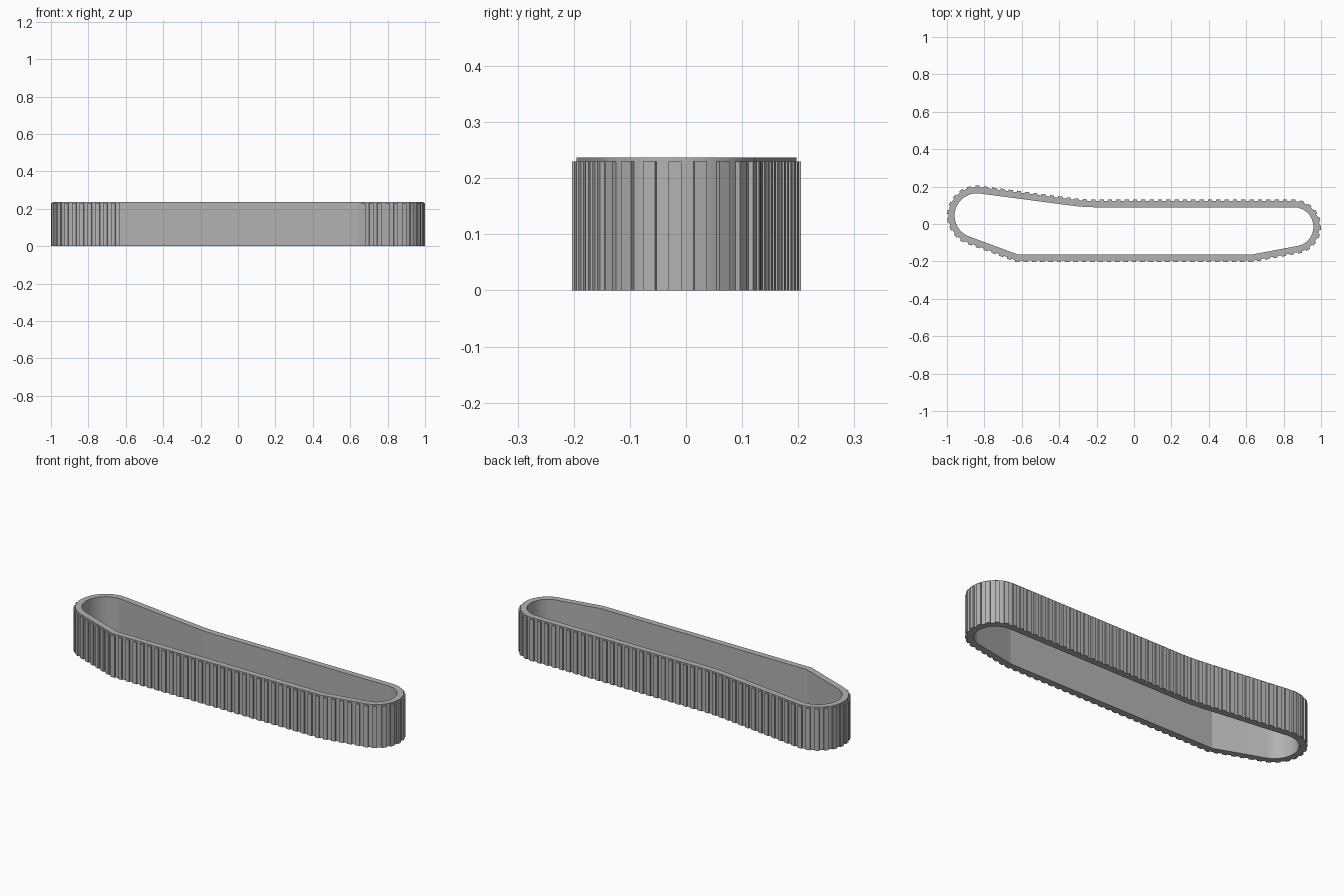
import bpy, bmesh, math
from mathutils import Vector, Matrix

cube = bpy.data.objects.get("Cube")
if cube:
    bpy.data.objects.remove(cube, do_unlink=True)

BAND_TOP, CLEAT_TOP = 0.237, 0.23
THICK = 0.033
PITCH, CLEAT_W, CLEAT_OUT, CLEAT_IN = 0.0445, 0.023, 0.008, 0.008

grey = bpy.data.materials.new("track grey")
grey.use_nodes = True
colour = (0.45, 0.45, 0.45, 1)
grey.diffuse_color = colour
grey.node_tree.nodes["Principled BSDF"].inputs["Base Color"].default_value = colour


def arc(cx, cy, r, start, end, steps=28):
    angles = [math.radians(start + (end - start) * i / steps) for i in range(steps + 1)]
    return [Vector((cx + r * math.cos(a), cy + r * math.sin(a))) for a in angles]


def finish(bm, name):
    bmesh.ops.recalc_face_normals(bm, faces=bm.faces)
    mesh = bpy.data.meshes.new(name)
    bm.to_mesh(mesh)
    bm.free()
    mesh.materials.append(grey)
    obj = bpy.data.objects.new(name, mesh)
    bpy.context.collection.objects.link(obj)
    return obj


# Outer loop, counter-clockwise: right wheel arc, top run, left wheel arc, bottom run
loop = arc(0.855, -0.015, 0.137, -2, 90)
loop += [Vector(p) for p in ((-0.2, 0.122), (-0.25, 0.1235), (-0.3, 0.1275), (-0.36, 0.135))]
loop += arc(-0.84, 0.045, 0.152, 82, 250)
loop += [Vector((-0.63, -0.195)), Vector((0.64, -0.195))]
loop += arc(0.855, -0.015, 0.137, -79.5, -4)
count = len(loop)


def inward(i):
    """Mitred point on the inside of the band."""
    a = (loop[i] - loop[i - 1]).normalized()
    b = (loop[(i + 1) % count] - loop[i]).normalized()
    n = Vector((-a.y - b.y, a.x + b.x)).normalized()
    return loop[i] + n * THICK / n.dot(Vector((-a.y, a.x)))


# Band: four rings of points joined by quads
inner = [inward(i) for i in range(count)]
bm = bmesh.new()
rings = [[bm.verts.new((p.x, p.y, z)) for p in pts]
         for pts, z in ((loop, 0), (loop, BAND_TOP), (inner, BAND_TOP), (inner, 0))]
for k in range(4):
    lower, upper = rings[k], rings[(k + 1) % 4]
    for i in range(count):
        j = (i + 1) % count
        bm.faces.new((lower[i], lower[j], upper[j], upper[i]))
band = finish(bm, "track_band")
bpy.context.view_layer.objects.active = band
band.select_set(True)
bpy.ops.object.shade_smooth_by_angle(angle=math.radians(9))

# Cleats: evenly spaced bars around the outside
lengths = [(loop[(i + 1) % count] - loop[i]).length for i in range(count)]
total = sum(lengths)
cleats = round(total / PITCH)
bm = bmesh.new()
for c in range(cleats):
    s, i = total * c / cleats, 0
    while s > lengths[i]:
        s -= lengths[i]
        i += 1
    tangent = (loop[(i + 1) % count] - loop[i]).normalized()
    normal = Vector((tangent.y, -tangent.x))
    centre = loop[i] + tangent * s + normal * (CLEAT_OUT - CLEAT_IN) / 2
    place = (Matrix.Translation((centre.x, centre.y, CLEAT_TOP / 2))
             @ Matrix.Rotation(math.atan2(tangent.y, tangent.x), 4, 'Z')
             @ Matrix.Diagonal((CLEAT_W, CLEAT_OUT + CLEAT_IN, CLEAT_TOP, 1)))
    bmesh.ops.create_cube(bm, size=1, matrix=place)
finish(bm, "track_cleats")
